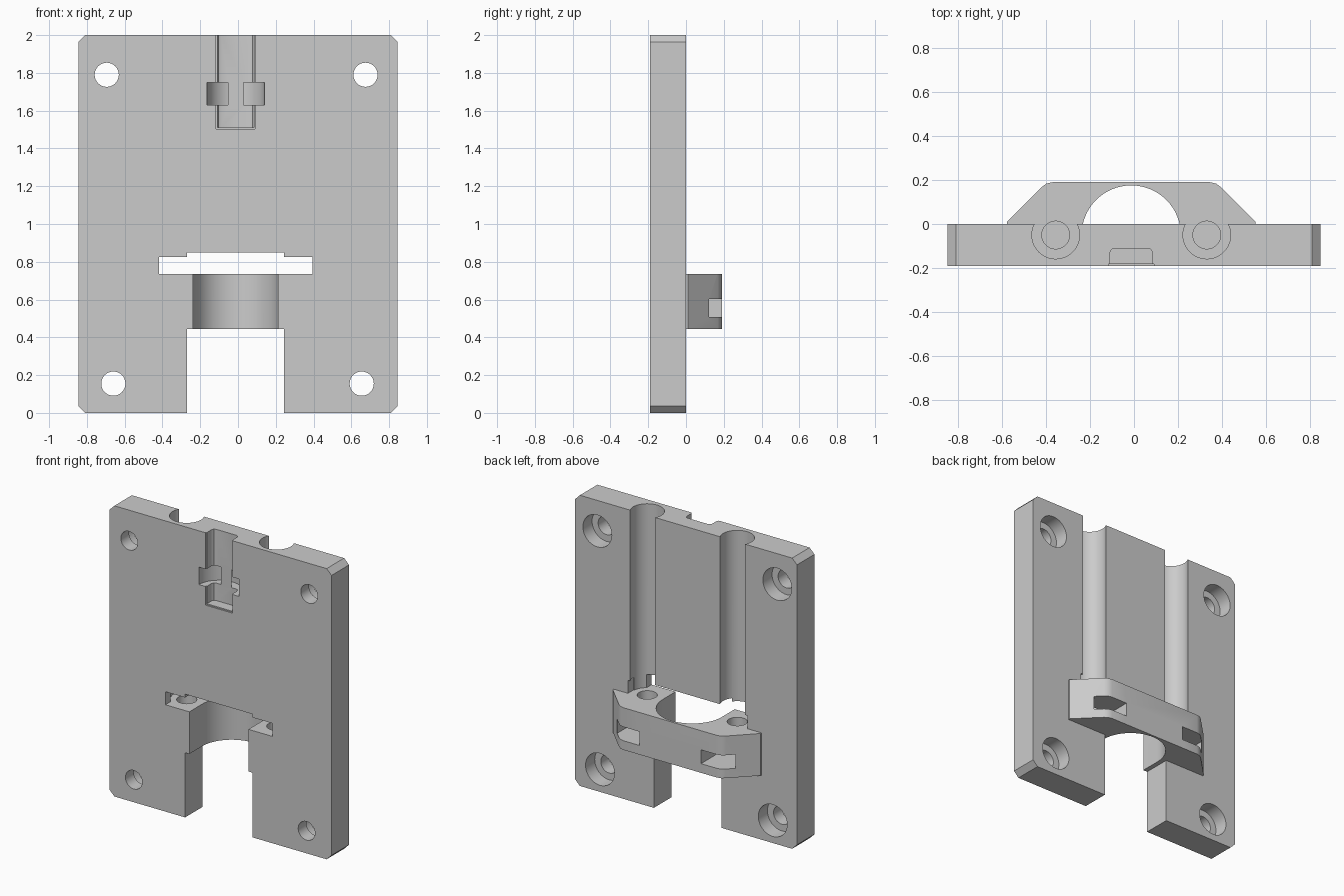
import bpy, bmesh, math

if "Cube" in bpy.data.objects:
    bpy.data.objects.remove(bpy.data.objects["Cube"])

grey = bpy.data.materials.new("plain grey")
grey.use_nodes = True
grey.diffuse_color = (0.6, 0.6, 0.6, 1)
grey.node_tree.nodes["Principled BSDF"].inputs["Base Color"].default_value = (0.6, 0.6, 0.6, 1)

MID = -0.0125       # centre line of the carriage features
ROD_X = 0.3425      # rod offset from the centre line
ROD_Y = -0.05       # depth of the rod and bearing axes
LOW, HIGH = 0.445, 0.735   # bottom and top of the bearing holder


def prism(name, points, lo, hi, axis="z"):
    """Extrude an outline along z (points are x, y) or y (points are x, z)."""
    bm = bmesh.new()
    put = (lambda p, h: (p[0], p[1], h)) if axis == "z" else (lambda p, h: (p[0], h, p[1]))
    face = bm.faces.new([bm.verts.new(put(p, lo)) for p in points])
    out = bmesh.ops.extrude_face_region(bm, geom=[face])
    shift = (0, 0, hi - lo) if axis == "z" else (0, hi - lo, 0)
    bmesh.ops.translate(bm, vec=shift, verts=[v for v in out["geom"] if isinstance(v, bmesh.types.BMVert)])
    bmesh.ops.recalc_face_normals(bm, faces=bm.faces)
    mesh = bpy.data.meshes.new(name)
    bm.to_mesh(mesh)
    bm.free()
    mesh.materials.append(grey)
    obj = bpy.data.objects.new(name, mesh)
    bpy.context.collection.objects.link(obj)
    return obj


def rect(x0, x1, y0, y1):
    return [(x0, y0), (x1, y0), (x1, y1), (x0, y1)]


def circle(x, y, r, n=48, turn=0.0):
    return [(x + r * math.cos(turn + math.tau * i / n), y + r * math.sin(turn + math.tau * i / n))
            for i in range(n)]


def combine(target, tool, operation="DIFFERENCE"):
    bpy.context.view_layer.objects.active = target
    mod = target.modifiers.new("combine", "BOOLEAN")
    mod.operation, mod.solver, mod.object = operation, "EXACT", tool
    bpy.ops.object.modifier_apply(modifier=mod.name)
    bpy.data.objects.remove(tool)


def cut(points, lo, hi, axis="z"):
    combine(body, prism("cutter", points, lo, hi, axis))


# Back plate with clipped corners
w, c = 0.845, 0.037
body = prism("carriage_plate", [(c - w, 0), (w - c, 0), (w, c), (w, 2 - c),
                                (w - c, 2), (c - w, 2), (-w, 2 - c), (-w, c)], -0.19, 0, "y")

# Bearing holder with sloping shoulders
half = [(0.563, -0.04), (0.563, 0.01), (0.405, 0.168), (0.385, 0.183), (0.355, 0.19)]
outline = [(MID + x, y) for x, y in half] + [(MID - x, y) for x, y in reversed(half)]
combine(body, prism("bearing_holder", outline, LOW, HIGH), "UNION")

# Bottom notch and stepped belt slot
cut(rect(MID - 0.257, MID + 0.257, -0.1, LOW), -0.3, 0.3, "y")
cut([(MID - 0.407, HIGH), (MID + 0.407, HIGH), (MID + 0.407, 0.825), (MID + 0.257, 0.825),
     (MID + 0.257, 0.848), (MID - 0.257, 0.848), (MID - 0.257, 0.825), (MID - 0.407, 0.825)],
    -0.3, 0.3, "y")
cut(rect(MID - 0.455, MID + 0.455, HIGH, 0.825), -0.06, 0.1, "y")

# Bearing bore, opened straight to the front
r = 0.225
arc = [(MID + r * math.cos(math.pi * i / 32), ROD_Y + r * math.sin(math.pi * i / 32)) for i in range(33)]
cut(arc + [(MID - r, -0.3), (MID + r, -0.3)], 0.4, 0.79)

# Rod grooves, screw holes and nut slots on both sides
for side in (-1, 1):
    x = MID + side * ROD_X
    cut(circle(x, ROD_Y, 0.108), HIGH, 2.1)
    cut(circle(x, ROD_Y, 0.063, 32), 0.55, 0.8)
    cut([(x - 0.108, 0.3), (x - 0.108, -0.11), (x, -0.165), (x + 0.108, -0.11), (x + 0.108, 0.3)],
        0.508, 0.603)

# Mounting holes, counterbored from the back
for x, z in ((-0.695, 1.79), (0.675, 1.79), (-0.66, 0.155), (0.655, 0.155)):
    cut(circle(x, z, 0.064, 32), -0.3, 0.1, "y")
    cut(circle(x, z, 0.11, 40), -0.1, 0.1, "y")

# Cable channel with rounded floor corners and a thin lip
cut([(MID - 0.097, -0.3), (MID + 0.097, -0.3), (MID + 0.097, -0.13), (MID + 0.09, -0.116),
     (MID + 0.077, -0.11), (MID - 0.077, -0.11), (MID - 0.09, -0.116), (MID - 0.097, -0.13)], 1.51, 2.1)
cut(rect(MID - 0.103, MID + 0.103, 1.502, 2.1), -0.3, -0.182, "y")

# Curved tie passage around the channel
ring = prism("tie_ring", circle(MID, -0.19, 0.152), 1.63, 1.75)
combine(ring, prism("tie_core", circle(MID, -0.19, 0.09), 1.5, 1.9))
combine(body, ring)

# Crisp edges, smooth bores
body.select_set(True)
bpy.context.view_layer.objects.active = body
bpy.ops.object.shade_smooth_by_angle(angle=math.radians(25))
